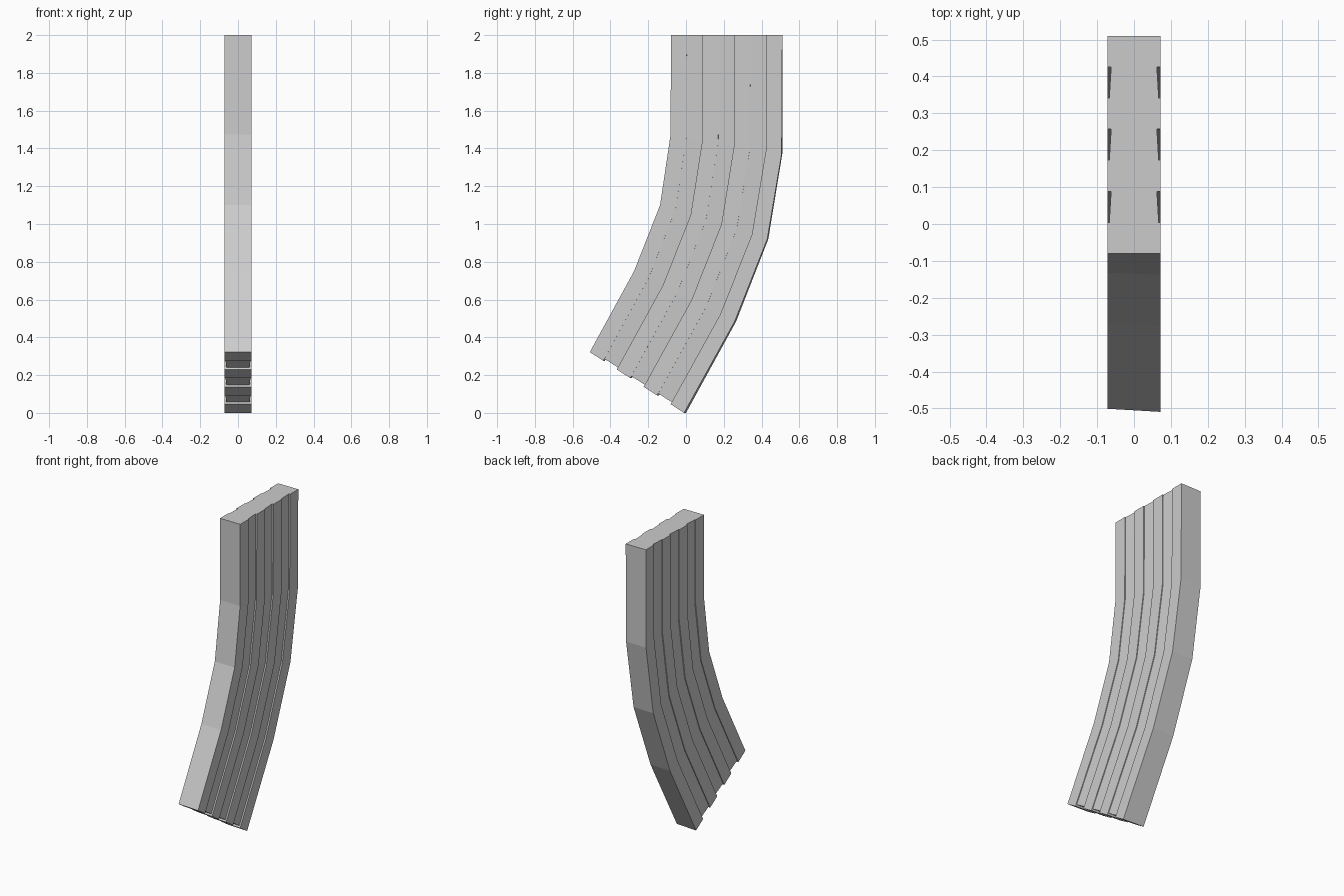
import bpy, bmesh
from mathutils import Vector

if "Cube" in bpy.data.objects:
    bpy.data.objects.remove(bpy.data.objects["Cube"])

# Front and back rails of the curved body as (y, z), top to bottom
FRONT = [(-0.08, 2.0), (-0.08, 1.475), (-0.135, 1.10), (-0.272, 0.75), (-0.505, 0.322)]
BACK = [(0.51, 2.0), (0.508, 1.37), (0.433, 0.92), (0.262, 0.485), (-0.005, 0.0)]
STRIPS = 7          # alternating raised ribs and recessed grooves
HALF = 0.072        # half width at the ribs
LIFT = 0.012        # grooves end slightly above the ribs at the bottom


def side_profile():
    """Points (fraction of depth, half width, is groove) along one side."""
    pts = []
    for i in range(STRIPS):
        groove = i % 2 == 1
        w0, w1 = (0.067, 0.062) if groove else (HALF, HALF)
        pts += [(i / STRIPS, w0, groove), ((i + 1) / STRIPS, w1, groove)]
    return pts


def section(bm, level, side):
    """One side's row of vertices at a given level."""
    f, b = Vector(FRONT[level]), Vector(BACK[level])
    last = level == len(FRONT) - 1
    up = (Vector(FRONT[level - 1]) - f).normalized() * LIFT
    row = []
    for t, w, groove in side_profile():
        p = f.lerp(b, t)
        if last and groove:
            p = p + up
        x = side * w
        skew = -0.035 * x * (2.0 - p.y)      # slight twist toward the bottom
        row.append(bm.verts.new((x, p.x + skew, p.y)))
    return row


bm = bmesh.new()
levels = range(len(FRONT))
left = [section(bm, k, -1) for k in levels]
right = [section(bm, k, 1) for k in levels]
n = 2 * STRIPS

# Ribbed side walls, front wall and back wall
for a, b in zip(levels, list(levels)[1:]):
    for rows in (left, right):
        for i in range(n - 1):
            bm.faces.new((rows[a][i], rows[a][i + 1], rows[b][i + 1], rows[b][i]))
    for i in (0, n - 1):
        bm.faces.new((left[a][i], right[a][i], right[b][i], left[b][i]))

# Flat top and stepped bottom
bm.faces.new(left[0] + right[0][::-1])
for i in range(n - 1):
    bm.faces.new((left[-1][i], left[-1][i + 1], right[-1][i + 1], right[-1][i]))

bmesh.ops.recalc_face_normals(bm, faces=bm.faces)
mesh = bpy.data.meshes.new("curved_ribbed_body")
bm.to_mesh(mesh)
bm.free()
bpy.context.collection.objects.link(bpy.data.objects.new("curved_ribbed_body", mesh))
